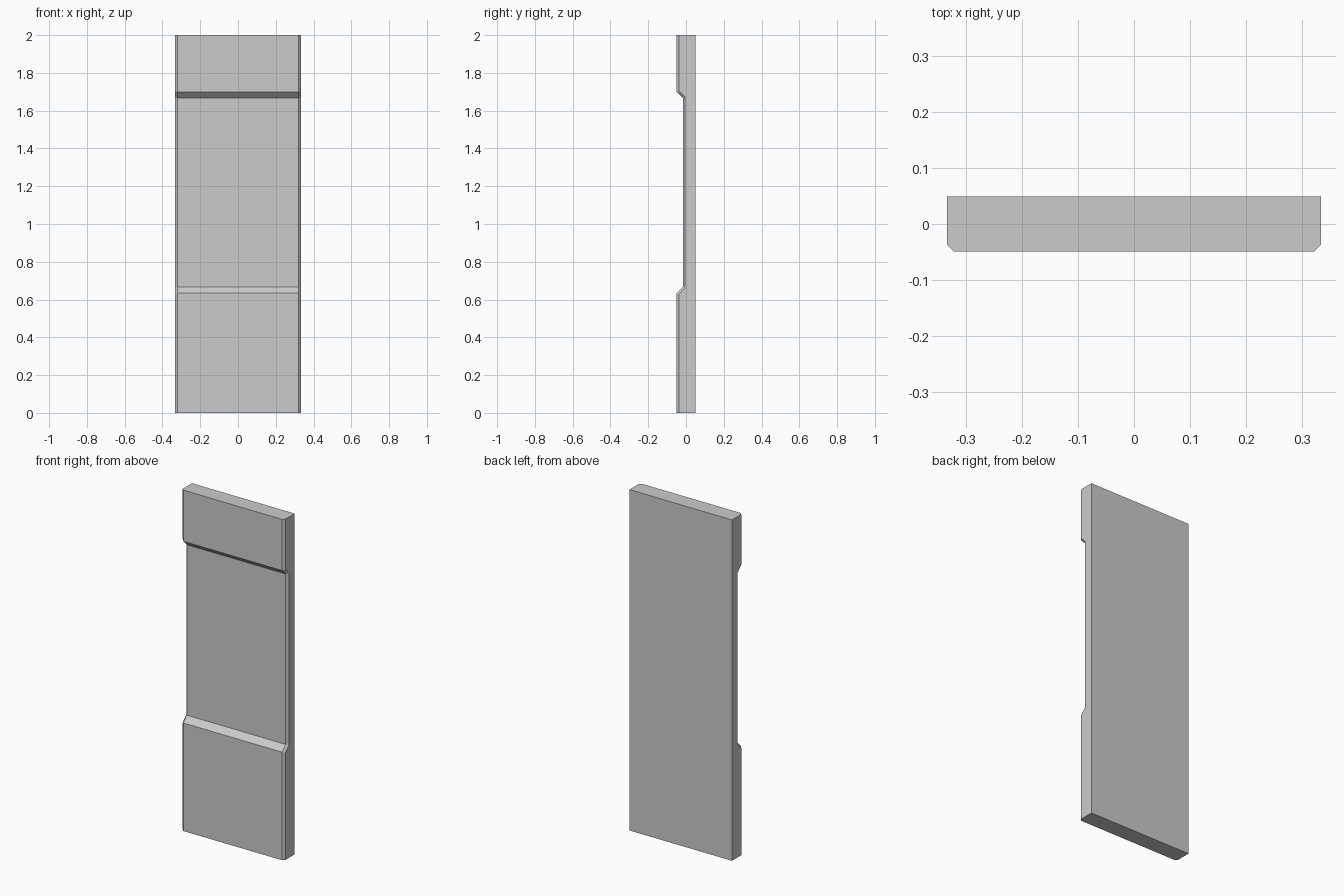
import bpy, bmesh, math

if "Cube" in bpy.data.objects:
    bpy.data.objects.remove(bpy.data.objects["Cube"])

HALF_W, HALF_D, CH = 0.333, 0.049, 0.012
RECESS = -0.016
SHIFT = CH * math.tan(math.radians(22.5))  # chamfer mitre at the 45 degree slopes

# Front side profile: y, z, mitre direction
profile = [(-HALF_D, 0.0, 0), (-HALF_D, 0.634, -1), (RECESS, 0.667, -1),
           (RECESS, 1.667, 1), (-HALF_D, 1.70, 1), (-HALF_D, 2.0, 0)]

bm = bmesh.new()


def line(x, offset):
    """Column of vertices following the front profile, set back by offset."""
    return [bm.verts.new((x, y + offset, z + s * SHIFT * (offset > 0)))
            for y, z, s in profile]


# Columns across the front: side edge, chamfer edge, chamfer edge, side edge
cols = [line(-HALF_W, CH), line(-HALF_W + CH, 0),
        line(HALF_W - CH, 0), line(HALF_W, CH)]
for a, b in zip(cols, cols[1:]):
    for i in range(len(profile) - 1):
        bm.faces.new((a[i], b[i], b[i + 1], a[i + 1]))

# Back, sides, top and bottom
bl, br, tr, tl = [bm.verts.new((x, HALF_D, z)) for x, z in
                  ((-HALF_W, 0), (HALF_W, 0), (HALF_W, 2), (-HALF_W, 2))]
bm.faces.new((bl, tl, tr, br))
bm.faces.new([bl, tl] + cols[0][::-1])
bm.faces.new([br, tr] + cols[3][::-1])
bm.faces.new([bl, br] + [c[0] for c in cols[::-1]])
bm.faces.new([tl, tr] + [c[-1] for c in cols[::-1]])
bmesh.ops.recalc_face_normals(bm, faces=bm.faces)

mesh = bpy.data.meshes.new("wall_panel")
bm.to_mesh(mesh)
bm.free()
bpy.context.collection.objects.link(bpy.data.objects.new("wall_panel", mesh))
